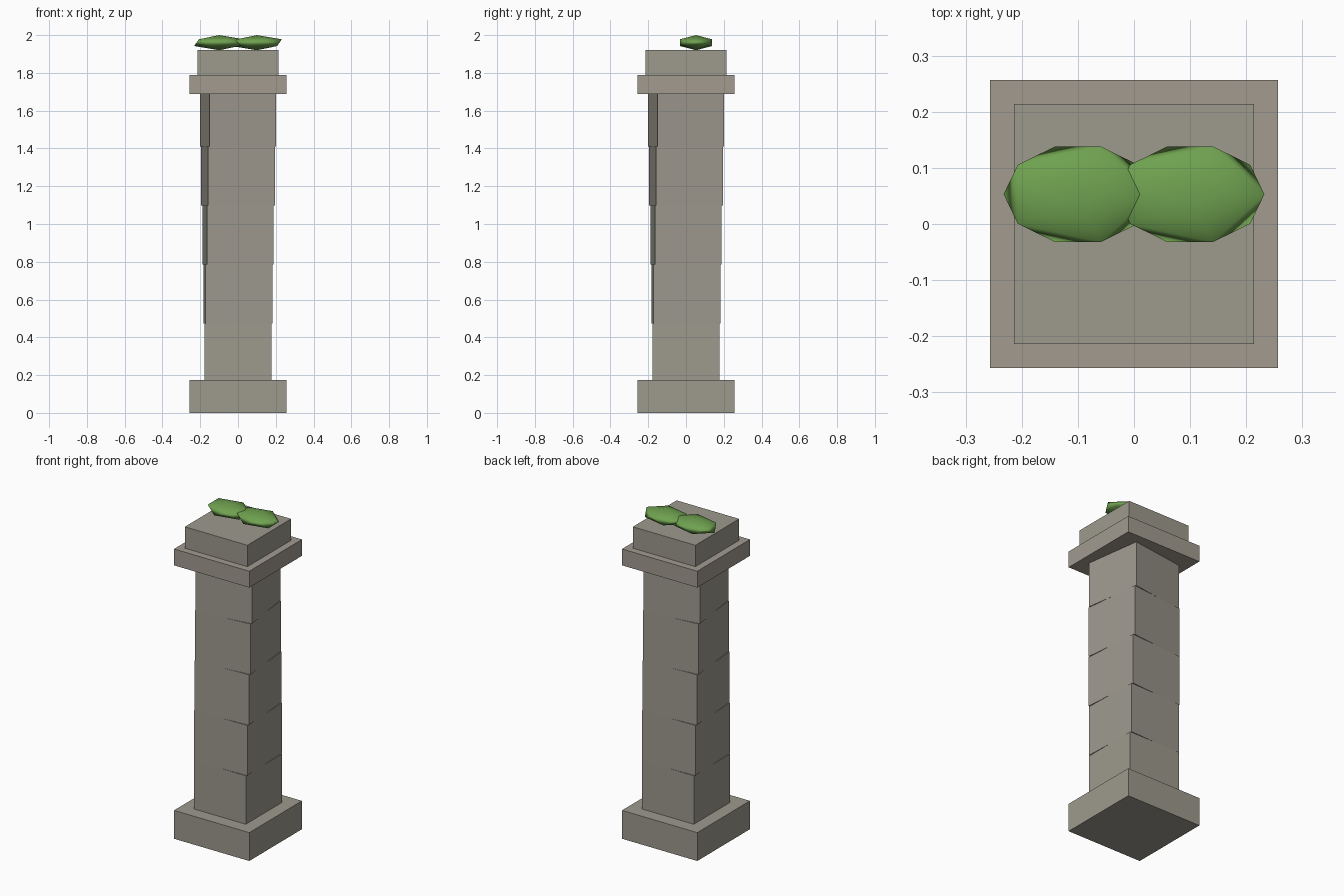
import bpy
from math import radians

if "Cube" in bpy.data.objects:
    bpy.data.objects.remove(bpy.data.objects["Cube"])


def material(name, color):
    m = bpy.data.materials.new(name)
    m.diffuse_color = (*color, 1)
    m.use_nodes = True
    m.node_tree.nodes["Principled BSDF"].inputs["Base Color"].default_value = m.diffuse_color
    return m


stone = material("stone", (0.34, 0.32, 0.27))
pale_stone = material("pale_stone", (0.36, 0.33, 0.28))
green = material("moss_green", (0.16, 0.36, 0.08))


def block(name, half, z0, z1, mat=stone, turn=0):
    bpy.ops.mesh.primitive_cube_add(size=1, location=(0, 0, (z0 + z1) / 2),
                                    rotation=(0, 0, radians(turn)))
    o = bpy.context.object
    o.name = name
    o.scale = (2 * half, 2 * half, z1 - z0)
    o.data.materials.append(mat)
    return o


# Square base
block("base", 0.257, 0, 0.175)

# Shaft of five stacked stones, each turned two degrees further
seams = [0.175, 0.474, 0.785, 1.097, 1.409, 1.688]
for i in range(5):
    block(f"shaft_stone_{i + 1}", 0.1773, seams[i], seams[i + 1], turn=2 * i)

# Cap slab and top stone
block("cap_slab", 0.257, 1.688, 1.789, pale_stone)
block("top_stone", 0.2135, 1.789, 1.921)

# Two low-poly moss clumps on top
for side, x in (("left", -0.1), ("right", 0.1)):
    bpy.ops.mesh.primitive_ico_sphere_add(subdivisions=1, radius=1,
                                          location=(x, 0.053, 1.96))
    o = bpy.context.object
    o.name = f"moss_{side}"
    o.scale = (0.148, 0.1, 0.04)
    o.data.materials.append(green)
    bpy.ops.object.shade_smooth()
